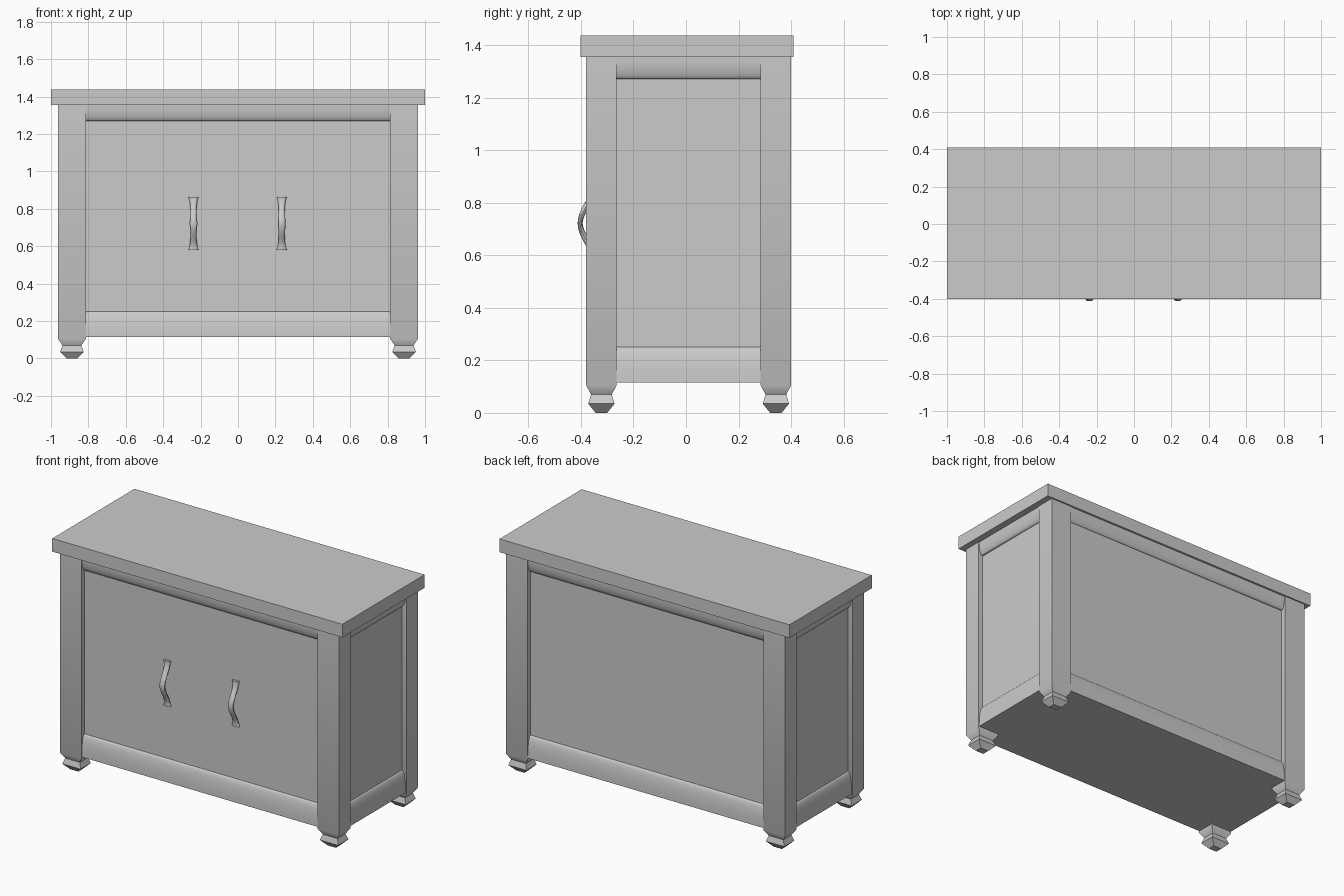
import bpy, bmesh, math

cube = bpy.data.objects.get("Cube")
if cube:
    bpy.data.objects.remove(cube, do_unlink=True)

grey = bpy.data.materials.new("plain grey")
grey.use_nodes = True
COLOUR = (0.6, 0.6, 0.6, 1)
grey.diffuse_color = COLOUR
grey.node_tree.nodes["Principled BSDF"].inputs["Base Color"].default_value = COLOUR

MID_Y = 0.01                     # depth centre of the cabinet
HALF_X, HALF_Y = 0.962, 0.39     # outer faces of the legs
RAIL_LOW, RAIL_TOP = 0.115, 1.355


def loft(name, rings):
    """Skin a stack of equal-length point rings and cap both ends."""
    bm = bmesh.new()
    loops = [[bm.verts.new(p) for p in ring] for ring in rings]
    for a, b in zip(loops, loops[1:]):
        for i in range(len(a)):
            j = (i + 1) % len(a)
            bm.faces.new((a[i], a[j], b[j], b[i]))
    bm.faces.new(loops[0][::-1])
    bm.faces.new(loops[-1])
    bmesh.ops.recalc_face_normals(bm, faces=bm.faces[:])
    mesh = bpy.data.meshes.new(name)
    bm.to_mesh(mesh)
    bm.free()
    mesh.materials.append(grey)
    obj = bpy.data.objects.new(name, mesh)
    bpy.context.collection.objects.link(obj)
    bpy.ops.object.select_all(action='DESELECT')
    obj.select_set(True)
    bpy.context.view_layer.objects.active = obj
    bpy.ops.object.shade_smooth_by_angle(angle=math.radians(35))
    return obj


def rect(cx, cy, hx, hy, z):
    return [(cx + sx * hx, cy + sy * hy, z)
            for sx, sy in ((-1, -1), (1, -1), (1, 1), (-1, 1))]


# Cabinet body: rounded bottom rail, recessed panels, rounded top rail
GAP, RECESS, STEPS = 0.004, 0.03, 8
quarter = [math.pi / 2 * i / STEPS for i in range(STEPS + 1)]
curve = [(math.sin(a), RECESS - (RECESS - GAP) * math.cos(a)) for a in quarter]
profile = [(RAIL_LOW + 0.135 * s, inset) for s, inset in curve]
profile += [(RAIL_TOP - 0.085 * s, inset) for s, inset in reversed(curve)]
loft("cabinet_body", [rect(0, MID_Y, HALF_X - i, HALF_Y - i, z) for z, i in profile])

# Table top
loft("top_slab", [rect(0, 0.004, 1.0, 0.405, z) for z in (RAIL_TOP, 1.437)])

# Four legs with turned-in feet
LEG_X, LEG_Y = 0.074, 0.058
foot = ((0, 0.38), (0.035, 0.86), (0.07, 0.68), (0.105, 1), (RAIL_TOP, 1))
for side, sx in (("left", 1), ("right", -1)):
    for end, sy in (("front", -1), ("back", 1)):
        cx = sx * (HALF_X - LEG_X)
        cy = MID_Y + sy * (HALF_Y - LEG_Y)
        loft(f"{end}_{side}_leg",
             [rect(cx, cy, LEG_X * k, LEG_Y * k, z) for z, k in foot])

# Two bowed door handles, narrow near the flared ends
PANEL_Y = MID_Y - HALF_Y + RECESS
for side, hx in (("left", 0.234), ("right", -0.238)):
    rings = []
    for n in range(21):
        t = n / 10 - 1
        bump = (0.5 + 0.5 * math.cos(math.pi * t)) ** 1.2
        width = 0.021 - 0.004 * math.sin(math.pi * abs(t)) + 0.006 * abs(t) ** 8
        y, z = PANEL_Y - 0.006 - 0.047 * bump, 0.722 + 0.141 * t
        # tilt each section to follow the bow
        slope = 0.8 * math.sin(math.pi * t) * bump ** 0.2
        ring = []
        for k in range(12):
            a = math.tau * k / 12
            d = 0.0095 * math.sin(a)
            ring.append((hx + width * math.cos(a), y + d, z - d * slope))
        rings.append(ring)
    loft(f"{side}_handle", rings)
